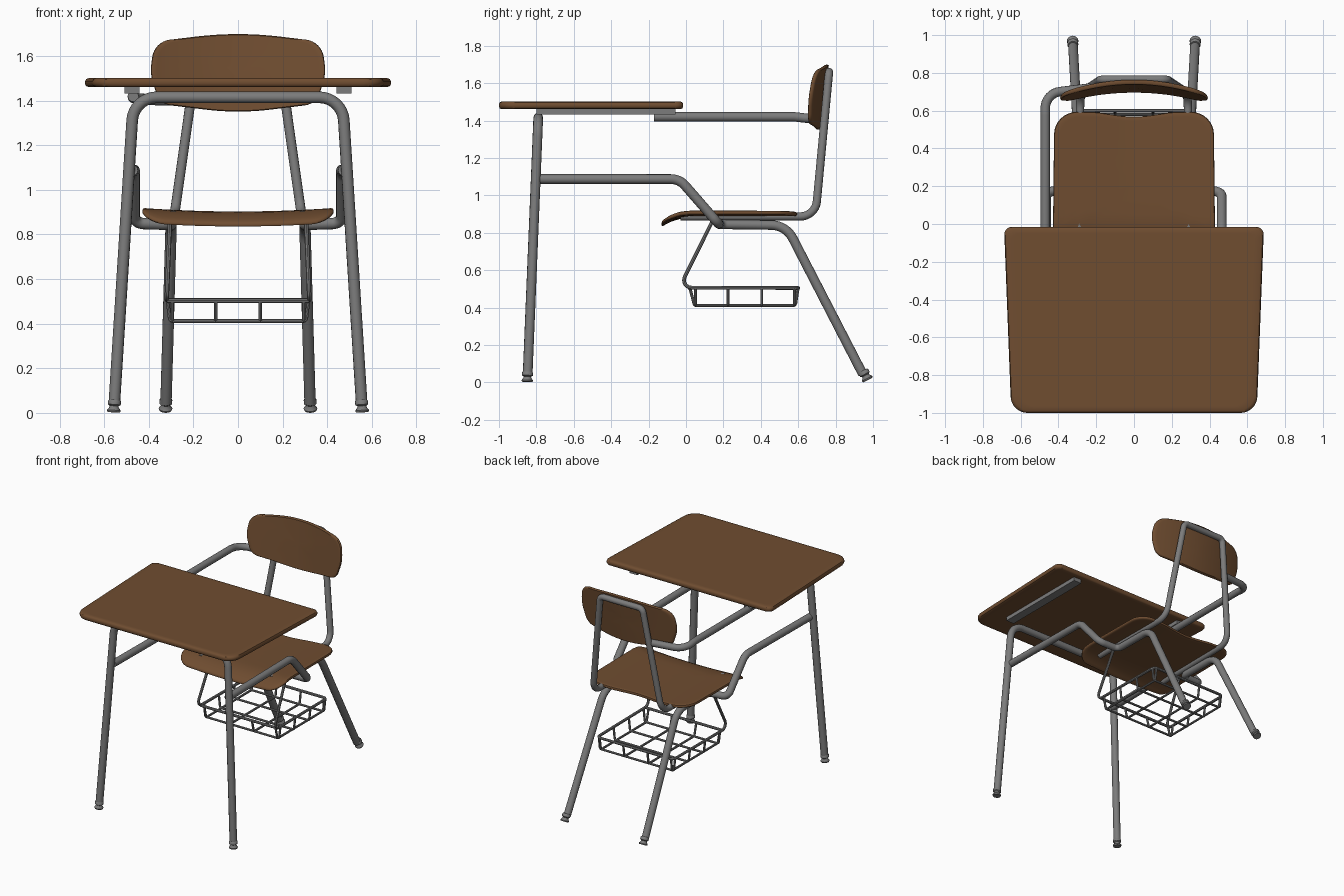
import bpy, bmesh, math
from mathutils import Vector

if "Cube" in bpy.data.objects:
    bpy.data.objects.remove(bpy.data.objects["Cube"])


def material(name, rgb):
    m = bpy.data.materials.new(name)
    m.diffuse_color = (*rgb, 1)
    m.use_nodes = True
    m.node_tree.nodes["Principled BSDF"].inputs["Base Color"].default_value = m.diffuse_color
    return m


WOOD = material("brown wood", (0.16, 0.074, 0.030))
STEEL = material("grey steel", (0.20, 0.20, 0.20))


def rounded(pts, closed=False, seg=8):
    """Round the corners of a path of (x, y, z, radius) points."""
    out, n = [], len(pts)
    for i, p in enumerate(pts):
        c, r = Vector(p[:3]), p[3]
        if r == 0 or (not closed and i in (0, n - 1)):
            out.append(c)
            continue
        a = (Vector(pts[i - 1][:3]) - c).normalized()
        b = (Vector(pts[(i + 1) % n][:3]) - c).normalized()
        half = a.angle(b) / 2
        d = r / math.tan(half)
        mid = c + (a + b).normalized() * (r / math.sin(half))
        u, v = c + a * d - mid, c + b * d - mid
        total = math.pi - 2 * half
        for k in range(seg + 1):
            t = k / seg
            out.append(mid + (u * math.sin((1 - t) * total) + v * math.sin(t * total)) / math.sin(total))
    return out


def finish(ob, mat):
    bpy.ops.object.select_all(action='DESELECT')
    ob.select_set(True)
    bpy.context.view_layer.objects.active = ob
    if ob.type == 'CURVE':
        bpy.ops.object.convert(target='MESH')
        ob = bpy.context.object
    ob.data.materials.clear()
    ob.data.materials.append(mat)
    bpy.ops.object.shade_smooth_by_angle(angle=math.radians(40))
    return ob


def tube(name, paths, radius, res=4):
    cu = bpy.data.curves.new(name, 'CURVE')
    cu.dimensions = '3D'
    cu.bevel_depth, cu.bevel_resolution, cu.use_fill_caps = radius, res, True
    for path in paths:
        pts = rounded(path)
        s = cu.splines.new('POLY')
        s.points.add(len(pts) - 1)
        for q, p in zip(s.points, pts):
            q.co = (*p, 1)
    ob = bpy.data.objects.new(name, cu)
    bpy.context.collection.objects.link(ob)
    return finish(ob, STEEL)


def loft(name, rings, mat):
    """Skin a list of equal rings and cap both ends."""
    bm = bmesh.new()
    vs = [[bm.verts.new(p) for p in ring] for ring in rings]
    n = len(vs[0])
    for a, b in zip(vs, vs[1:]):
        for i in range(n):
            bm.faces.new((a[i], a[(i + 1) % n], b[(i + 1) % n], b[i]))
    bm.faces.new(vs[0])
    bm.faces.new(vs[-1])
    bmesh.ops.recalc_face_normals(bm, faces=bm.faces)
    me = bpy.data.meshes.new(name)
    bm.to_mesh(me)
    bm.free()
    ob = bpy.data.objects.new(name, me)
    bpy.context.collection.objects.link(ob)
    return finish(ob, mat)


def panel(name, corners, thick, warp, lip=0.012):
    """Board with a rounded outline and edge; warp(u, v, t) places it in space."""
    loop = rounded([(x, y, 0, r) for x, y, r in corners], closed=True)
    pts = []
    for a, b in zip(loop, loop[1:] + loop[:1]):
        k = max(1, math.ceil((b - a).length / 0.05))
        pts += [a.lerp(b, j / k) for j in range(k)]
    c = (Vector([max(p[i] for p in pts) for i in range(3)])
         + Vector([min(p[i] for p in pts) for i in range(3)])) / 2
    h = thick / 2
    top = [(s, h) for s in (0.08, 0.3, 0.5, 0.7, 0.85, 0.93)]
    top += [(1 - 2 * lip, h), (1 - 0.6 * lip, h * 0.75), (1, h * 0.25)]
    prof = top + [(s, -t) for s, t in reversed(top)]
    rings = []
    for s, t in prof:
        rings.append([warp(*(c + (p - c) * s).xy, t) for p in pts])
    return loft(name, rings, WOOD)


def box(name, lo, hi, mat):
    ring = [(lo[0], lo[1]), (hi[0], lo[1]), (hi[0], hi[1]), (lo[0], hi[1])]
    return loft(name, [[(x, y, z) for x, y in ring] for z in (lo[2], hi[2])], mat)


def foot(name, base, direction):
    """Turned glide: collar, neck and flared pad along the leg axis."""
    q = Vector((0, 0, 1)).rotation_difference(Vector(direction).normalized())
    prof = [(0.028, 0), (0.031, 0.008), (0.021, 0.022), (0.020, 0.028), (0.029, 0.034), (0.029, 0.05), (0.024, 0.056)]
    rings = [[Vector(base) + q @ Vector((r * math.cos(a), r * math.sin(a), z))
              for a in (k * math.tau / 16 for k in range(16))] for r, z in prof]
    loft(name, rings, STEEL)


def both(path):
    return [[(s * x, y, z, r) for x, y, z, r in path] for s in (-1, 1)]


# Desk top, slightly narrower at the front
panel("desk_top", [(-0.65, -1.0, 0.09), (0.65, -1.0, 0.09), (0.688, -0.015, 0.04), (-0.688, -0.015, 0.04)],
      0.04, lambda u, v, t: (u, v, 1.481 + t))


# Seat, dished across with a front lip rolling down
def seat_warp(u, v, t):
    drop = 2.2 * min(v - 0.02, 0) ** 2
    return (u, v, 0.908 - 0.016 * (1 - (u / 0.43) ** 2) - drop + t)


panel("seat", [(-0.43, -0.13, 0.10), (0.43, -0.13, 0.10), (0.422, 0.595, 0.12), (0.20, 0.592, 0.4),
               (0, 0.562, 0.6), (-0.20, 0.592, 0.4), (-0.422, 0.595, 0.12)], 0.022, seat_warp)

# Backrest, leaning back and curved around the sitter
panel("backrest", [(-0.35, 1.385, 0.08), (0, 1.342, 1.2), (0.35, 1.385, 0.08), (0.395, 1.52, 0.2),
                   (0.375, 1.665, 0.09), (0, 1.71, 1.6), (-0.375, 1.665, 0.09), (-0.395, 1.52, 0.2)], 0.024,
      lambda u, v, t: (u, 0.708 + (v - 1.36) * 0.13 - 0.42 * u * u - t, v))

# Front legs: one inverted U
tube("front_leg_frame", [[(-0.555, -0.847, 0.035, 0), (-0.468, -0.79, 1.415, 0.11),
                          (0.468, -0.79, 1.415, 0.11), (0.555, -0.847, 0.035, 0)]], 0.026)

# Side bars, running under the seat and down into the rear legs
tube("side_bar_and_rear_leg", both([
    (0.475, -0.80, 1.087, 0), (0.465, -0.035, 1.087, 0.10), (0.465, 0.172, 0.85, 0.045),
    (0.30, 0.18, 0.845, 0.045), (0.30, 0.535, 0.84, 0.13), (0.323, 0.945, 0.045, 0)]), 0.026)

# Seat rails rising into the backrest loop
tube("seat_and_back_frame", [[
    (-0.29, -0.03, 0.887, 0), (-0.285, 0.692, 0.887, 0.09), (-0.175, 0.765, 1.66, 0.035),
    (0.175, 0.765, 1.66, 0.035), (0.285, 0.692, 0.887, 0.09), (0.29, -0.03, 0.887, 0)]], 0.022)

# Single arm on one side, linking desk and back
tube("arm_bar", [[(-0.47, -0.17, 1.42, 0), (-0.47, 0.58, 1.42, 0.1), (-0.47, 0.692, 1.407, 0.09),
                  (-0.215, 0.722, 1.40, 0)]], 0.025)

# Desk brackets
for s in (-1, 1):
    side = "left" if s < 0 else "right"
    box(side + "_desk_bracket", (s * 0.475 - 0.033, -0.80, 1.432), (s * 0.475 + 0.033, -0.055, 1.463), STEEL)
    foot(side + "_front_foot", (s * 0.557, -0.849, 0.003), (-s * 0.087, 0.057, 1.38))
    foot(side + "_rear_foot", (s * 0.325, 0.972, 0.013), (-s * 0.023, -0.41, 0.795))

# Book basket: hangers with rim, then a wire tray
tube("basket_rim", [[
    (-0.305, 0.14, 0.86, 0), (-0.32, -0.035, 0.507, 0.04), (-0.315, 0.60, 0.505, 0.03),
    (0.315, 0.60, 0.505, 0.03), (0.32, -0.035, 0.507, 0.04), (0.305, 0.14, 0.86, 0)],
    [(-0.318, 0.02, 0.503, 0), (0.318, 0.02, 0.503, 0)]], 0.010, 2)
wires = [[(x, 0.02, 0.508, 0), (x, 0.045, 0.412, 0.015), (x, 0.585, 0.412, 0.015), (x, 0.60, 0.508, 0)]
         for x in (-0.295, -0.1, 0.1, 0.295)]
wires += [[(-0.316, y, 0.505, 0), (-0.305, y, 0.412, 0.015), (0.305, y, 0.412, 0.015), (0.316, y, 0.505, 0)]
          for y in (0.05, 0.225, 0.405, 0.58)]
tube("basket_wires", wires, 0.008, 2)
